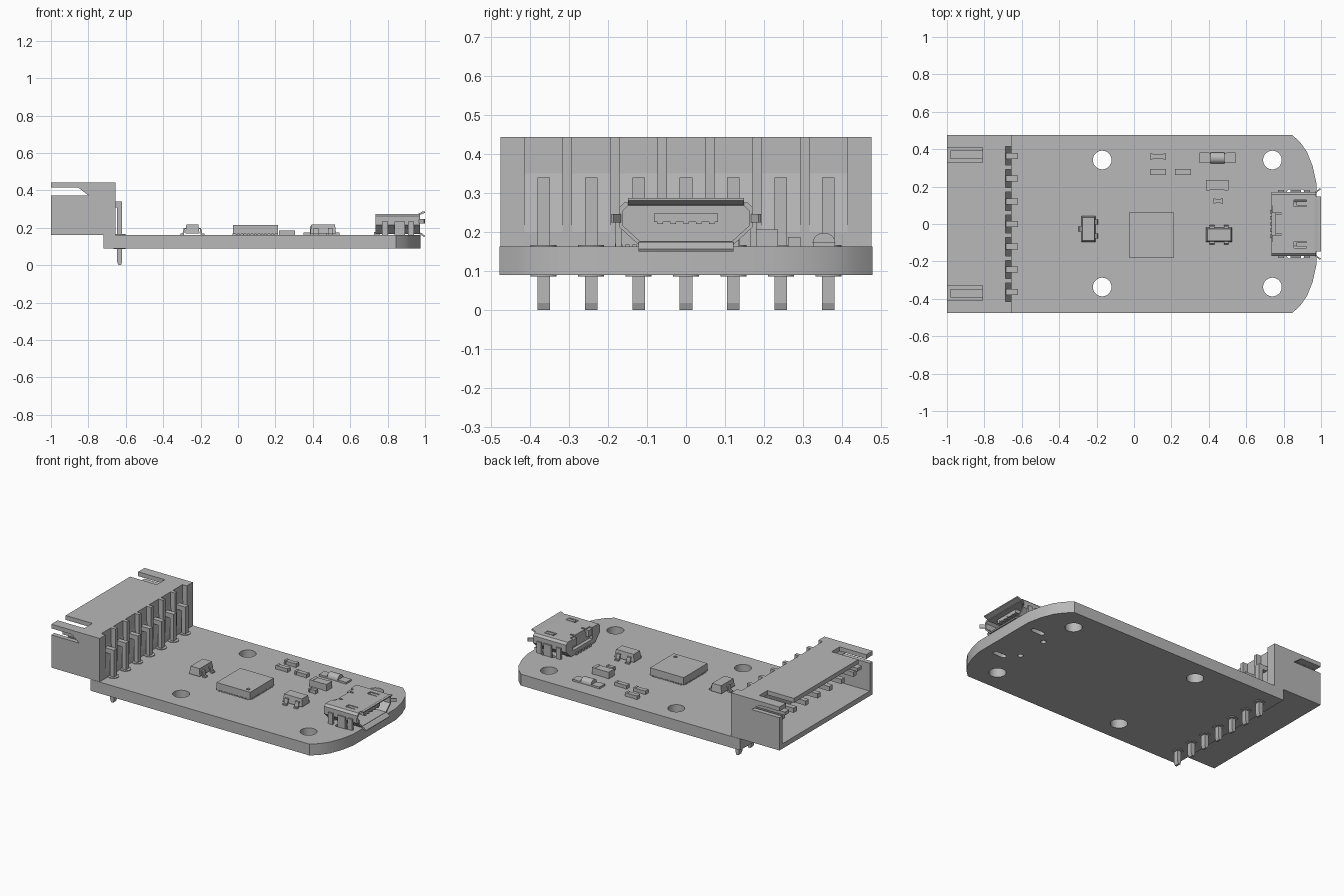
import bpy, bmesh, math
from mathutils import Vector

if "Cube" in bpy.data.objects:
    bpy.data.objects.remove(bpy.data.objects["Cube"], do_unlink=True)

GREY = (0.48, 0.48, 0.48, 1)
mat = bpy.data.materials.new("plain grey")
mat.use_nodes = True
mat.diffuse_color = GREY
mat.node_tree.nodes["Principled BSDF"].inputs["Base Color"].default_value = GREY

TOP = 0.163      # upper face of the board
BOTTOM = 0.09


def finish(name, bm):
    bmesh.ops.recalc_face_normals(bm, faces=bm.faces)
    me = bpy.data.meshes.new(name)
    bm.to_mesh(me)
    bm.free()
    me.materials.append(mat)
    ob = bpy.data.objects.new(name, me)
    bpy.context.collection.objects.link(ob)
    return ob


def prism(name, pts, axis, lo, hi):
    """Extrude a closed 2D outline along the given axis."""
    place = {"x": lambda a, b: (lo, a, b), "y": lambda a, b: (a, lo, b),
             "z": lambda a, b: (a, b, lo)}[axis]
    step = Vector([(hi - lo) * (axis == k) for k in "xyz"])
    bm = bmesh.new()
    face = bm.faces.new([bm.verts.new(place(a, b)) for a, b in pts])
    geom = bmesh.ops.extrude_face_region(bm, geom=[face])["geom"]
    for v in geom:
        if isinstance(v, bmesh.types.BMVert):
            v.co += step
    return finish(name, bm)


def box(name, x0, x1, y0, y1, z0, z1):
    return prism(name, [(x0, y0), (x1, y0), (x1, y1), (x0, y1)], "z", z0, z1)


def disc(name, x, y, r, z0, z1, n=24, stretch=0):
    """Round or slot-shaped cylinder."""
    pts = []
    for i in range(n):
        a = math.tau * (i + 0.5) / n
        pts.append((x + r * math.cos(a) + math.copysign(stretch, math.cos(a)),
                    y + r * math.sin(a)))
    return prism(name, pts, "z", z0, z1)


def smooth(ob):
    bpy.ops.object.select_all(action="DESELECT")
    ob.select_set(True)
    bpy.context.view_layer.objects.active = ob
    bpy.ops.object.shade_smooth_by_angle(angle=math.radians(35))


def cut(ob, cutters):
    """Subtract each cutter and remove it."""
    bpy.context.view_layer.objects.active = ob
    for c in cutters:
        c.hide_render = True
        m = ob.modifiers.new("cut", "BOOLEAN")
        m.operation, m.solver, m.object = "DIFFERENCE", "EXACT", c
        bpy.ops.object.modifier_apply(modifier=m.name)
        bpy.data.objects.remove(c, do_unlink=True)


# Circuit board with rounded end, mounting holes and socket slots
half = [(0.975, 0.22), (0.955, 0.31), (0.925, 0.385), (0.89, 0.435), (0.845, 0.477)]
outline = [(-0.72, -0.477)] + [(x, -y) for x, y in reversed(half)] + half + [(-0.72, 0.477)]
board = prism("circuit_board", outline, "z", BOTTOM, TOP)
holes = [disc("hole", x, y, 0.05, 0, 0.3, 32) for x in (-0.17, 0.74) for y in (0.342, -0.337)]
for s in (-1, 1):
    holes.append(disc("slot", 0.864, s * 0.17, 0.016, 0, 0.3, 16, 0.03))
    holes.append(disc("peg_hole", 0.765, s * 0.103, 0.016, 0, 0.3, 16))
cut(board, holes)
smooth(board)

# Header housing, open towards -x
X0, X1, HT = -1.0, -0.655, 0.443
housing = box("header_housing", X0, X1, -0.475, 0.475, TOP, HT)
pin_rows = [i * 0.1215 for i in range(-3, 4)]
cutters = [box("cavity", X0 - 0.1, -0.72, -0.445, 0.445, TOP + 0.032, HT - 0.028)]
notch = [(-1.1, 0.374), (-0.8, 0.374), (-0.855, 0.416), (-1.1, 0.416)]
for s in (-1, 1):
    y0, y1 = sorted((s * 0.43, s * 0.6))
    cutters.append(prism("side_notch", notch, "y", y0, y1))
    y0, y1 = sorted((s * 0.328, s * 0.41))
    cutters.append(box("latch_slot", X0 - 0.1, -0.81, y0, y1, 0.4, 0.6))
recess = [(X1 + 0.05, 0.2), (X1, 0.2), (X1 - 0.031, 0.35), (X1 - 0.031, 0.6), (X1 + 0.05, 0.6)]
for y in pin_rows:
    cutters.append(prism("recess", recess, "y", y - 0.049, y + 0.049))
cut(housing, cutters)
for s in (-1, 1):
    y0, y1 = sorted((s * 0.348, s * 0.392))
    box("latch_rail", -0.98, -0.71, y0, y1, 0.352, 0.373)

# Bent header pins with solder pads
bent = [(-0.95, 0.31), (-0.95, 0.34), (-0.619, 0.34), (-0.619, 0.018), (-0.626, 0),
        (-0.639, 0), (-0.646, 0.018), (-0.646, 0.31)]
for y in pin_rows:
    prism("header_pin", bent, "y", y - 0.016, y + 0.016)
    for z in (BOTTOM - 0.004, TOP - 0.001):
        disc("solder_pad", -0.633, y, 0.033, z, z + 0.005)

# Square main chip with contacts and a corner dimple
chip = box("main_chip", -0.027, 0.213, -0.18, 0.062, TOP + 0.004, 0.215)
cut(chip, [disc("dimple", 0.178, -0.148, 0.011, 0.208, 0.3, 16)])
for i in range(12):
    t = -0.1 + i * 0.0182
    box("chip_contact", -0.029, 0.215, t - 0.063, t - 0.055, TOP, TOP + 0.008)
    box("chip_contact", t + 0.089, t + 0.097, -0.182, 0.064, TOP, TOP + 0.008)


# Small transistor packages with gull-wing legs
def leg(axis, edge, sign, along):
    shape = [(-0.01, 0.037), (0.008, 0.037), (0.014, 0.008), (0.026, 0.008),
             (0.026, 0), (0.007, 0), (0.002, 0.03), (-0.01, 0.03)]
    prism("package_leg", [(edge + sign * d, TOP + h) for d, h in shape], axis,
          along - 0.013, along + 0.013)


def package(name, x0, x1, y0, y1):
    ob = box(name, x0, x1, y0, y1, TOP + 0.008, 0.219)
    cx, cy = (x0 + x1) / 2, (y0 + y1) / 2
    for v in ob.data.vertices:
        if v.co.z > 0.2:
            v.co.x += math.copysign(0.006, cx - v.co.x)
            v.co.y += math.copysign(0.006, cy - v.co.y)


package("transistor_body", -0.282, -0.206, -0.095, 0.042)
leg("y", -0.282, -1, -0.027)
for y in (0.011, -0.065):
    leg("y", -0.206, 1, y)
package("regulator_body", 0.386, 0.524, -0.096, -0.02)
for x in (0.417, 0.493):
    leg("x", -0.02, 1, x)
    leg("x", -0.096, -1, x)


# Two-terminal parts with end caps
def passive(name, x0, x1, y0, y1, z, cap):
    body = box(name + "_body", x0 + cap, x1 - cap, y0 + 0.002, y1 - 0.002, TOP, z - 0.002)
    for a, b in ((x0, x0 + cap), (x1 - cap, x1)):
        box(name + "_cap", a, b, y0, y1, TOP, z)
    return body


for x, y in ((0.128, 0.361), (0.128, 0.277), (0.262, 0.277)):
    passive("resistor", x - 0.043, x + 0.043, y - 0.016, y + 0.016, 0.187, 0.014)
passive("small_capacitor", 0.425, 0.476, 0.11, 0.136, 0.186, 0.01)
passive("large_capacitor", 0.386, 0.505, 0.18, 0.236, 0.206, 0.02)

# Indicator lamp: flat base, terminals and arched lens
passive("lamp_base", 0.35, 0.544, 0.325, 0.381, TOP + 0.012, 0.05)
arch = [(0.353 + 0.029 * math.cos(math.pi * i / 12), 0.172 + 0.026 * math.sin(math.pi * i / 12))
        for i in range(13)]
smooth(prism("lamp_lens", arch, "x", 0.41, 0.484))


# Socket shell
def d_shape(g):
    side = [(0.158 - g, 0.275 - g), (0.172 - g, 0.262 - g), (0.172 - g, 0.214 + g * 0.4),
            (0.122 - g * 0.4, 0.168 + g)]
    return side + [(-y, z) for y, z in reversed(side)]


shell = prism("socket_shell", d_shape(0), "x", 0.735, 0.972)
cutters = [prism("mouth", d_shape(0.009), "x", 0.80, 1.1),
           box("rear_gap", 0.7, 0.757, -0.095, 0.1, 0.2, 0.4)]
for s in (-1, 1):
    cutters.append(box("spring_window", 0.855, 0.922, s * 0.11 - 0.017, s * 0.11 + 0.017, 0.26, 0.3))
    y0, y1 = sorted((s * 0.05, s * 0.062))
    cutters.append(box("rear_slit", 0.7, 0.785, y0, y1, 0.255, 0.3))
cut(shell, cutters)
for s in (-1, 1):
    box("spring_finger", 0.868, 0.926, s * 0.11 - 0.01, s * 0.11 + 0.01, 0.266, 0.274)
    box("rear_finger", 0.737, 0.762, s * 0.08 - 0.02, s * 0.08 + 0.02, 0.225, 0.268)
    # Mounting tabs dropping into the board slots
    y0, y1 = sorted((s * 0.165, s * 0.181))
    box("mounting_tab", 0.836, 0.892, y0, y1, 0.11, 0.235)
    for x in (0.785, 0.925):
        box("side_tab", x - 0.016, x + 0.016, y0, y1, TOP, 0.235)
    # Side flare of the mouth
    flare = [(0.968, s * 0.163), (0.968, s * 0.172), (0.995, s * 0.192), (1.0, s * 0.186)]
    prism("side_flare", flare, "z", 0.224, 0.246)

# Upper and lower flares of the mouth
prism("upper_flare", [(0.965, 0.267), (0.965, 0.275), (0.985, 0.287), (1.0, 0.287), (1.0, 0.28),
                      (0.986, 0.275)], "y", -0.148, 0.148)
prism("lower_flare", [(0.965, 0.168), (0.965, 0.176), (0.982, 0.172), (1.0, 0.157), (0.996, 0.15),
                      (0.98, 0.162)], "y", -0.122, 0.122)

# Socket tongue, its contacts and the solder tails
box("socket_tongue", 0.79, 0.955, -0.082, 0.082, 0.225, 0.248)
for i in range(-2, 3):
    y = i * 0.033
    box("tongue_contact", 0.80, 0.957, y - 0.007, y + 0.007, 0.22, 0.234)
    box("solder_tail", 0.728, 0.76, y - 0.009, y + 0.009, TOP, 0.178)
